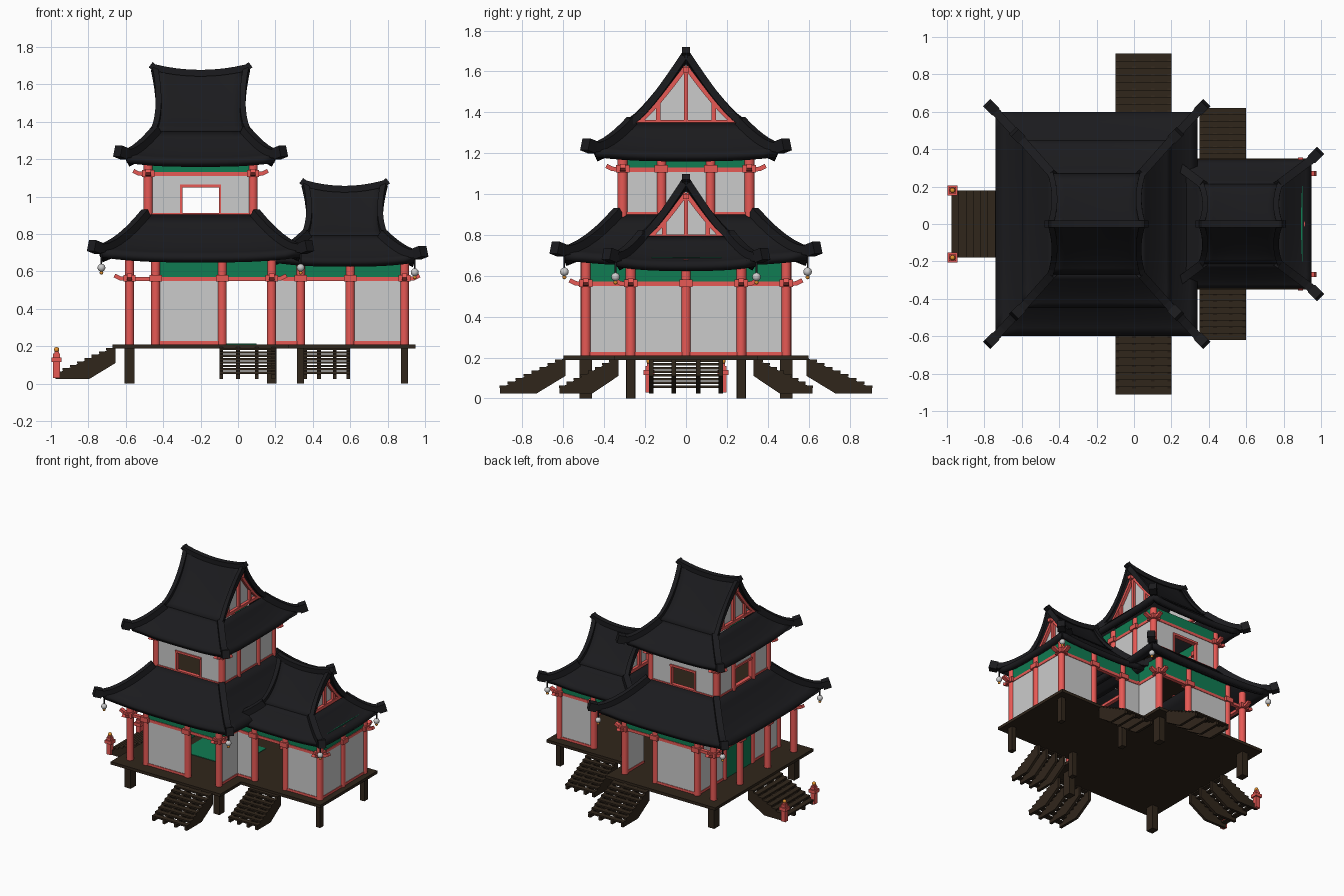
import bpy, bmesh, math
from mathutils import Vector

if "Cube" in bpy.data.objects:
    bpy.data.objects.remove(bpy.data.objects["Cube"])

def material(name, col):
    m = bpy.data.materials.new(name)
    m.diffuse_color = (*col, 1)
    m.use_nodes = True
    m.node_tree.nodes["Principled BSDF"].inputs["Base Color"].default_value = m.diffuse_color
    return m

RED = material("red_paint", (0.8, 0.1, 0.09))
BLACK = material("roof_tile", (0.011, 0.011, 0.013))
BROWN = material("dark_wood", (0.03, 0.019, 0.011))
GREEN = material("green_paint", (0.005, 0.2, 0.085))
GOLD = material("gold", (0.8, 0.3, 0.03))
smooth = []

def mesh(name, verts, faces, mat=None, fix=True):
    me = bpy.data.meshes.new(name)
    me.from_pydata([tuple(v) for v in verts], [], faces)
    bm = bmesh.new()
    bm.from_mesh(me)
    bmesh.ops.remove_doubles(bm, verts=bm.verts, dist=1e-4)
    if fix:
        bmesh.ops.recalc_face_normals(bm, faces=bm.faces)
    else:                      # open sheets: make every face look up
        for f in bm.faces:
            f.normal_update()
            if f.normal.z < 0:
                f.normal_flip()
    bm.to_mesh(me)
    bm.free()
    o = bpy.data.objects.new(name, me)
    bpy.context.collection.objects.link(o)
    if mat:
        me.materials.append(mat)
    return o

def box(name, x0, x1, y0, y1, z0, z1, mat=None):
    v = [(x, y, z) for x in (x0, x1) for y in (y0, y1) for z in (z0, z1)]
    return mesh(name, v, [(0, 1, 3, 2), (4, 5, 7, 6), (0, 1, 5, 4), (2, 3, 7, 6), (0, 2, 6, 4), (1, 3, 7, 5)], mat)

def panel(name, axis, c, a, b, z0, z1, th, mat=None):
    """Upright slab along x or y at constant c."""
    if axis == 'x':
        return box(name, a, b, c - th, c + th, z0, z1, mat)
    return box(name, c - th, c + th, a, b, z0, z1, mat)

def sweep(name, pts, w, h, mat):
    """Rectangular bar along a path, kept level sideways."""
    pts = [Vector(p) for p in pts]
    v, f = [], []
    for i, p in enumerate(pts):
        t = (pts[min(i + 1, len(pts) - 1)] - pts[max(i - 1, 0)]).normalized()
        s = t.cross(Vector((0, 0, 1))).normalized()
        n = s.cross(t)
        v += [p + s * a * w / 2 + n * b * h / 2 for a, b in ((-1, -1), (1, -1), (1, 1), (-1, 1))]
        if i:
            k = 4 * i
            f += [(k - 4 + j, k - 4 + (j + 1) % 4, k + (j + 1) % 4, k + j) for j in range(4)]
    k = len(v)
    return mesh(name, v, f + [(0, 1, 2, 3), (k - 4, k - 3, k - 2, k - 1)], mat)

def sheet(name, fn, nu, nv, sides, thick):
    v, f = [], []
    for s in sides:
        o = len(v)
        v += [fn(s, 2 * i / nu - 1, j / nv) for i in range(nu + 1) for j in range(nv + 1)]
        f += [(o + i * (nv + 1) + j, o + (i + 1) * (nv + 1) + j, o + (i + 1) * (nv + 1) + j + 1, o + i * (nv + 1) + j + 1)
              for i in range(nu) for j in range(nv)]
    ob = mesh(name, v, f, BLACK, False)
    m = ob.modifiers.new("thickness", 'SOLIDIFY')
    m.thickness, m.offset = thick, -1
    smooth.append(ob)

def skirt_roof(name, cx, ex, ey, z0, tx, ty, z1, lift, p):
    def fn(s, u, t):
        hx, hy = ex + (tx - ex) * t, ey + (ty - ey) * t
        x, y = ((u * hx, s * hy) if abs(s) == 1 else (s / 2 * hx, u * hy))
        return Vector((cx + x, y, z0 + (z1 - z0) * t ** p + lift * abs(u) ** 3 * (1 - t) ** 2))
    sheet(name, fn, 12, 6, (-1, 1, -2, 2), 0.04)
    # hip ridges ending in upturned tips
    for sx in (-1, 1):
        for sy in (-1, 1):
            pts = [fn(sy, sx, t / 6) + Vector((0, 0, 0.008)) for t in range(6, -1, -1)]
            pts.append(pts[-1] + Vector((sx * 0.035, sy * 0.035, 0.012)))
            sweep(name + "_hip", pts, 0.045, 0.045, BLACK)
            e = pts[-1]
            sweep(name + "_hip_end", [e - Vector((sx, sy, 0.4)) * 0.03, e + Vector((sx, sy, 0.4)) * 0.008], 0.055, 0.06, BLACK)

def gable_roof(name, cx, hx, hy, zb, zt):
    def prof(y):
        return zb + (zt - zb) * (1 - abs(y) / hy) ** 1.25
    def fn(s, u, t):
        k = abs(2 * t - 1)
        return Vector((cx + u * (hx + 0.022 * (2 * k - 1) ** 2), (2 * t - 1) * hy,
                       prof((2 * t - 1) * hy) + 0.03 * u * u * (1 - k)))
    sheet(name, fn, 8, 16, (0,), 0.02)
    ridge = [fn(0, u / 4, 0.5) + Vector((0, 0, 0.005)) for u in range(-4, 5)]
    ridge = [ridge[0] + Vector((-0.02, 0, 0.015))] + ridge + [ridge[-1] + Vector((0.02, 0, 0.015))]
    sweep(name + "_ridge", ridge, 0.04, 0.035, BLACK)
    for s in (-1, 1):
        x = cx + s * (hx - 0.03)
        ys = [hy * (k / 8 - 1) * 0.95 for k in range(17)]
        tri = [(x, y, max(zb - 0.02, prof(y) - 0.02)) for y in ys]
        mesh(name + "_gable_wall", tri, [tuple(range(17))])
        for sy in (-1, 1):
            sweep(name + "_verge", [fn(0, s, 0.5 + sy * k / 16) for k in range(9)], 0.03, 0.035, BLACK)
            sweep(name + "_rafter", [(x + s * 0.012, sy * hy * k / 8 * 0.97, prof(hy * k / 8 * 0.97) - 0.032) for k in range(9)], 0.022, 0.022, RED)
        for y in (-hy / 2, 0, hy / 2):
            panel(name + "_gable_post", 'y', x + s * 0.01, y - 0.011, y + 0.011, zb - 0.01, prof(y) - 0.03, 0.01, RED)
        panel(name + "_gable_sill", 'y', x + s * 0.01, -hy * 0.93, hy * 0.93, zb - 0.015, zb + 0.008, 0.012, RED)
        panel(name + "_purlin_end", 'x', 0, x, x + s * 0.05, zt - 0.06, zt - 0.035, 0.015, RED)

def column(x, y, z0, z1, zb):
    bpy.ops.mesh.primitive_cylinder_add(vertices=14, radius=0.025, depth=z1 - z0, location=(x, y, (z0 + z1) / 2))
    o = bpy.context.object
    o.name = "column"
    o.data.materials.append(RED)
    smooth.append(o)
    box("column_bracket", x - 0.033, x + 0.033, y - 0.033, y + 0.033, zb - 0.014, zb + 0.022, RED)

def ball(name, p, r, mat=None, sz=1):
    bpy.ops.mesh.primitive_uv_sphere_add(segments=12, ring_count=8, radius=r, location=p)
    o = bpy.context.object
    o.name, o.scale.z = name, sz
    if mat:
        o.data.materials.append(mat)
    smooth.append(o)

def beam(axis, c, a, b, z):
    path = [(a - 0.08, z + 0.018), (a - 0.05, z + 0.003), (a, z), (b, z), (b + 0.05, z + 0.003), (b + 0.08, z + 0.018)]
    sweep("beam", [(q, c, h) if axis == 'x' else (c, q, h) for q, h in path], 0.028, 0.022, RED)

def wall(axis, c, a, b, solid=True):
    if solid:
        panel("wall", axis, c, a, b, 0.21, 0.57, 0.01)
        panel("wall_base", axis, c, a, b, 0.21, 0.228, 0.014, RED)
    panel("upper_band", axis, c, a, b, 0.57, 0.69, 0.01, GREEN)

def stairs(name, to_world, width):
    """Steps run outwards along d from 0 to 0.31."""
    prof = [(-0.01, 0.195), (0, 0.195), (0.31, 0.05), (0.31, 0.025), (0.13, 0.025), (-0.01, 0.11)]
    for w in (-width / 2 + 0.01, -width / 6, width / 6, width / 2 - 0.01):
        v = [to_world(d, w + k, z) for k in (-0.01, 0.01) for d, z in prof]
        mesh(name + "_stringer", v, [tuple(range(6)), tuple(range(6, 12))] + [(i, (i + 1) % 6, (i + 1) % 6 + 6, i + 6) for i in range(6)], BROWN)
    for i in range(8):
        d, z = 0.31 * i / 8, 0.19 - 0.145 * (i + 0.6) / 8
        a, b = to_world(d, -width / 2, z), to_world(d + 0.04, width / 2, z + 0.012)
        box(name + "_tread", a[0], b[0], a[1], b[1], a[2], b[2], BROWN)

# decks, rug and upper floor
box("main_deck", -0.67, 0.27, -0.6, 0.6, 0.188, 0.21, BROWN)
box("wing_deck", 0.27, 0.95, -0.35, 0.35, 0.188, 0.21, BROWN)
box("rug", -0.36, 0.1, -0.18, 0.2, 0.21, 0.214, GREEN)
box("upper_floor", -0.48, 0.08, -0.31, 0.31, 0.885, 0.9, BROWN)

# left wall with green double door
for s in (-1, 1):
    a, b = sorted((s * 0.17, s * 0.49))
    wall('y', -0.44, a, b)
    a, b = sorted((s * 0.004, s * 0.15))
    panel("door_leaf", 'y', -0.44, a, b, 0.21, 0.55, 0.012, GREEN)
    a, b = sorted((s * 0.27, s * 0.49))
    wall('y', 0.18, a, b)
wall('y', -0.44, -0.17, 0.17, False)
wall('y', 0.89, -0.27, 0.27)
column(0.89, 0, 0.21, 0.68, 0.56)
beam('y', 0.89, -0.27, 0.27, 0.56)
for x in (-0.58, 0.18):
    beam('y', x, -0.49, 0.49, 0.56)

for s in (-1, 1):
    # ground floor, front and back
    wall('x', s * 0.49, -0.44, -0.085)
    wall('x', s * 0.49, -0.085, 0.18, False)
    wall('x', s * 0.27, 0.18, 0.335)
    wall('x', s * 0.27, 0.335, 0.6, False)
    wall('x', s * 0.27, 0.6, 0.89)
    beam('x', s * 0.49, -0.58, 0.18, 0.56)
    beam('x', s * 0.27, 0.26, 0.89, 0.56)
    for x, y in ((-0.58, 0.49), (-0.58, 0.17), (-0.44, 0.49), (-0.44, 0.17), (-0.085, 0.49), (0.18, 0.49),
                 (0.335, 0.27), (0.6, 0.27), (0.89, 0.27)):
        column(x, s * y, 0.21, 0.68, 0.56)
    # legs under the deck
    for x, y, w in ((-0.58, 0.49, 0.026), (0.18, 0.49, 0.026), (0.335, 0.27, 0.019), (0.89, 0.27, 0.018)):
        box("leg", x - w, x + w, s * y - w * 1.2, s * y + w * 1.2, 0, 0.19, BROWN)
    stairs("main_stairs", lambda d, w, z: (0.05 + w, s * (0.6 + d), z), 0.3)
    stairs("wing_stairs", lambda d, w, z: (0.475 + w, s * (0.34 + d * 0.9), z), 0.25)
    # entrance posts
    y = s * 0.18
    for r, z0, z1 in ((0.018, 0.03, 0.16), (0.027, 0.115, 0.14), (0.012, 0.16, 0.172)):
        box("entrance_post", -0.97 - r, -0.97 + r, y - r, y + r, z0, z1, RED)
    ball("post_finial", (-0.97, y, 0.182), 0.014, GOLD)
    # hanging lanterns
    for x, ly, z in ((-0.73, 0.595, 0.62), (0.335, 0.595, 0.62), (0.945, 0.345, 0.595)):
        ball("lantern", (x, s * ly, z), 0.021)
        ball("lantern_drop", (x, s * ly, z - 0.027), 0.01, GOLD)
        box("lantern_cord", x - 0.004, x + 0.004, s * ly - 0.004, s * ly + 0.004, z, z + 0.08, BLACK)
    # upper floor columns and beams
    for x in (-0.48, 0.08):
        for y in (0.12, 0.31):
            column(x, s * y, 0.88, 1.2, 1.12)
    beam('x', s * 0.31, -0.48, 0.08, 1.12)
    beam('y', -0.2 + s * 0.28, -0.31, 0.31, 1.12)
stairs("entrance_stairs", lambda d, w, z: (-0.665 - d, w, z), 0.36)

# upper walls; windows on front, back and left
for axis, c, m, h, window in (('x', -0.31, -0.2, 0.28, 1), ('x', 0.31, -0.2, 0.28, 1), ('y', -0.48, 0, 0.31, 1), ('y', 0.08, 0, 0.31, 0)):
    g = 0.1 * window
    panel("upper_wall", axis, c, m - h, m - g, 0.88, 1.13, 0.01)
    panel("upper_wall", axis, c, m + g, m + h, 0.88, 1.13, 0.01)
    panel("upper_green_band", axis, c, m - h, m + h, 1.13, 1.21, 0.01, GREEN)
    panel("upper_wall_base", axis, c, m - h, m + h, 0.895, 0.912, 0.015, RED)
    if window:
        panel("window_head_wall", axis, c, m - g, m + g, 1.05, 1.13, 0.01)
        panel("window_lintel", axis, c, m - 0.11, m + 0.11, 1.048, 1.064, 0.018, RED)
        for k in (-1, 1):
            panel("window_jamb", axis, c, m + k * 0.104 - 0.006, m + k * 0.104 + 0.006, 0.9, 1.05, 0.016, RED)

# roofs
skirt_roof("main_roof", -0.2, 0.54, 0.6, 0.685, 0.29, 0.33, 0.905, 0.03, 1.4)
skirt_roof("upper_roof", -0.2, 0.4, 0.45, 1.195, 0.235, 0.265, 1.35, 0.025, 1.3)
gable_roof("top_gable_roof", -0.2, 0.225, 0.27, 1.355, 1.655)
skirt_roof("wing_roof", 0.57, 0.38, 0.345, 0.66, 0.2, 0.21, 0.795, 0.025, 1.3)
gable_roof("wing_gable_roof", 0.57, 0.19, 0.215, 0.795, 1.035)

bpy.ops.object.select_all(action='DESELECT')
for o in smooth:
    o.select_set(True)
bpy.context.view_layer.objects.active = smooth[0]
bpy.ops.object.shade_smooth_by_angle(angle=math.radians(35))
